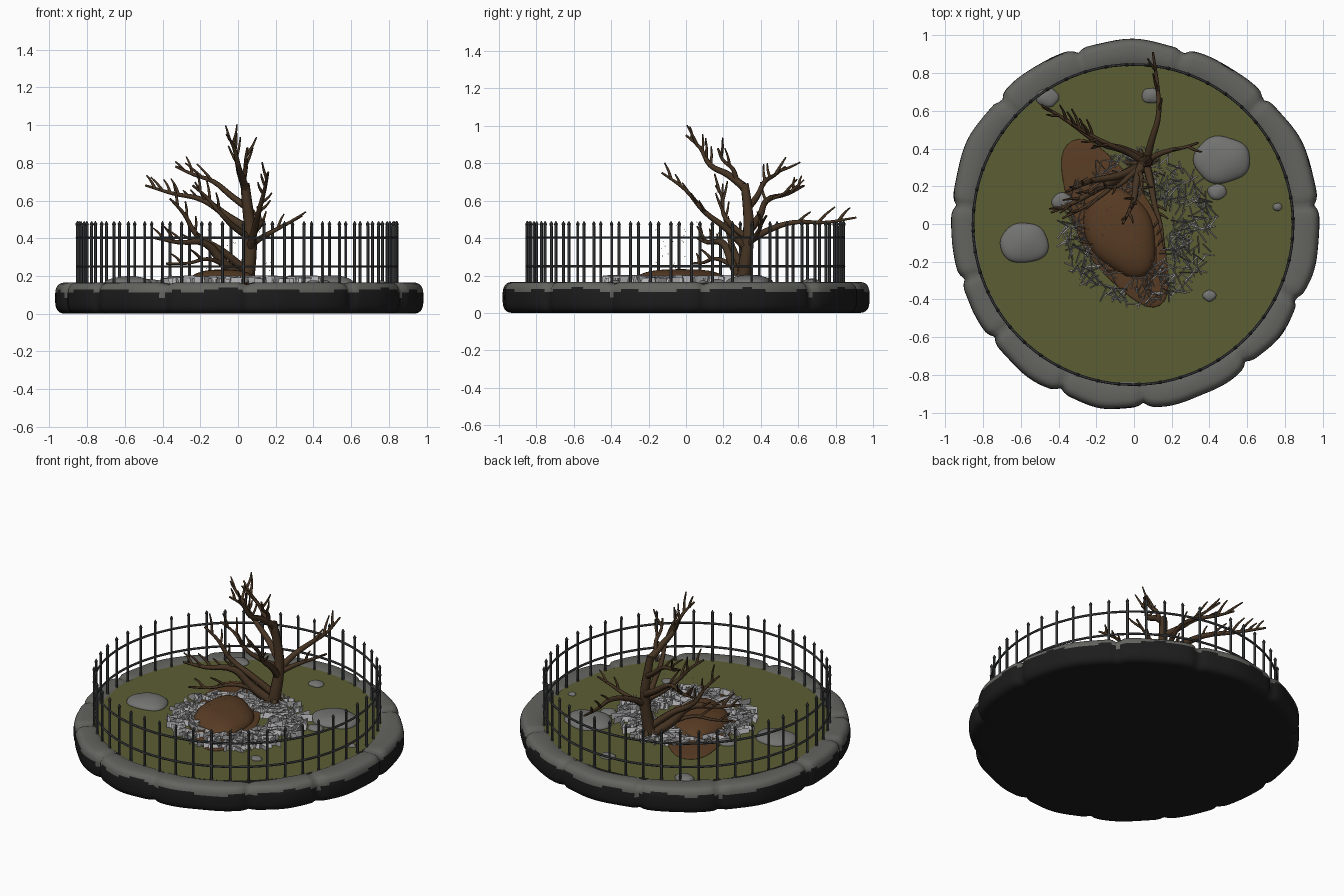
import bpy, bmesh, math, random
from mathutils import Vector, Matrix

if "Cube" in bpy.data.objects:
    bpy.data.objects.remove(bpy.data.objects["Cube"])
random.seed(7)
TAU = math.tau

def mat(name, r, g, b):
    m = bpy.data.materials.new(name)
    m.diffuse_color = (r, g, b, 1)
    m.use_nodes = True
    m.node_tree.nodes["Principled BSDF"].inputs["Base Color"].default_value = m.diffuse_color
    return m

STONE = mat("rim_grey", 0.125, 0.125, 0.115)
BLACK = mat("underside_black", 0.012, 0.012, 0.012)
GRASS = mat("moss_green", 0.105, 0.11, 0.034)
ROCK = mat("rock_grey", 0.17, 0.17, 0.165)
DIRT = mat("dirt_brown", 0.10, 0.046, 0.018)
BARK = mat("bark_brown", 0.062, 0.035, 0.017)
IRON = mat("iron_grey", 0.055, 0.057, 0.06)
PALE = mat("pale_blades", 0.6, 0.6, 0.62)
SPARK = mat("spark_yellow", 0.8, 0.7, 0.4)

def finish(name, bm, *mats, smooth=True):
    me = bpy.data.meshes.new(name)
    bmesh.ops.recalc_face_normals(bm, faces=bm.faces)
    for f in bm.faces:
        f.smooth = smooth
    bm.to_mesh(me)
    bm.free()
    for m in mats:
        me.materials.append(m)
    ob = bpy.data.objects.new(name, me)
    bpy.context.collection.objects.link(ob)
    return ob

# stone rim: rounded lathe with grooves between the blocks
JOINTS = [math.radians(d) for d in (6, 44, 74, 108, 137, 174, 198, 219, 246, 273, 309, 335)]

def groove(a):
    d = min(abs((a - j + math.pi) % TAU - math.pi) for j in JOINTS)
    return math.exp(-(d / .025) ** 2), min(d / .28, 1)

bm = bmesh.new()
N, K = 240, 16
rings = []
for i in range(N):
    a = TAU * i / N
    g, far = groove(a)
    R = .968 + .014 * math.sin(math.pi / 2 * far) + .008 * math.sin(3 * a + 1) + .004 * math.sin(17 * a) - .02 * g
    section = []
    for k in range(K + 1):
        t = math.pi * (k / K - .5)
        s = math.sin(t)
        section.append((R - .07 + .07 * abs(math.cos(t)) ** .6, .083 + .083 * math.copysign(abs(s) ** .65, s)))
    inner = .845 + .008 * math.sin(5 * a) + .004 * math.sin(13 * a)
    section += [(inner + .015, .165), (inner - .015, .15)]
    rings.append([bm.verts.new((r * math.cos(a), r * math.sin(a), z - (.012 * g if z > .13 else 0)))
                  for r, z in section])
for i in range(N):
    p, q = rings[i], rings[(i + 1) % N]
    a = TAU * (i + .5) / N
    edge = .122 + .008 * math.sin(7 * a) + .007 * math.sin(19 * a + 1) - .03 * groove(a)[0]
    for k in range(len(p) - 1):
        f = bm.faces.new((p[k], q[k], q[k + 1], p[k + 1]))
        f.material_index = 1 if f.calc_center_median().z < edge else 0
f = bm.faces.new([r[0] for r in rings])
f.material_index = 1
finish("stone_rim", bm, STONE, BLACK)

# mossy ground
bm = bmesh.new()
bmesh.ops.create_circle(bm, cap_ends=True, segments=96, radius=.85, matrix=Matrix.Translation((0, 0, .16)))
finish("moss_ground", bm, GRASS, smooth=False)

# lumps: rocks and dirt, built as squashed and slightly wobbled spheres
def lump(name, x, y, sx, sy, top, m, rot=0, wob=.06):
    bm = bmesh.new()
    bmesh.ops.create_icosphere(bm, subdivisions=4, radius=1)
    for v in bm.verts:
        c = v.co
        c *= 1 + wob * math.sin(4 * c.x + x * 20) * math.cos(3 * c.y + y * 9)
        c.z = max(c.z, -.1)
    bm.transform(Matrix.Translation((x, y, .16)) @ Matrix.Rotation(rot, 4, 'Z') @ Matrix.Diagonal((sx, sy, top - .16, 1)))
    finish(name, bm, m)

for i, (x, y, s) in enumerate([(.47, .34, .15), (-.58, -.1, .13), (.44, .17, .05), (.4, -.38, .035),
                               (.09, .68, .05), (-.46, .67, .06), (.76, .09, .025), (-.38, .12, .055)]):
    lump(f"rock_{i}", x, y, s, s * .83, .17 + .22 * s, ROCK)
AX = math.radians(-62)
lump("dirt_patch", -.1, .01, .48, .2, .175, DIRT, AX, .05)
lump("dirt_mound", -.08, -.03, .27, .17, .238, DIRT, AX)

# iron fence: posts with pointed tips, two ring rails
bm = bmesh.new()
POSTS = 48
for i in range(POSTS):
    a = TAU * (i + .3) / POSTS
    place = Matrix.Translation((.848 * math.cos(a) - .005, .848 * math.sin(a) - .003, 0)) @ Matrix.Rotation(a, 4, 'Z')
    for r1, r2, z0, z1 in ((.008, .008, .15, .465), (.006, .011, .463, .475), (.011, .001, .475, .492)):
        bmesh.ops.create_cone(bm, cap_ends=True, segments=6, radius1=r1, radius2=r2, depth=z1 - z0,
                              matrix=place @ Matrix.Translation((0, 0, (z0 + z1) / 2)))
finish("fence_posts", bm, IRON, smooth=False)
for name, z in (("lower", .25), ("upper", .403)):
    bpy.ops.mesh.primitive_torus_add(major_segments=96, minor_segments=6, major_radius=.848, minor_radius=.007,
                                     location=(-.005, -.003, z))
    bpy.context.object.name = f"fence_rail_{name}"
    bpy.context.object.data.materials.append(IRON)

# pale upright blades scattered round the mound
bm = bmesh.new()
count = 0
while count < 430:
    a, r = random.uniform(0, TAU), math.sqrt(random.uniform(.03, .165))
    x, y = .02 + r * math.cos(a), -.02 + r * math.sin(a)
    u = (x + .08) * math.cos(AX) + (y + .03) * math.sin(AX)
    w = -(x + .08) * math.sin(AX) + (y + .03) * math.cos(AX)
    if (u / .27) ** 2 + (w / .16) ** 2 < 1 or (x < -.2 and y > .22):
        continue
    t, L, h = random.uniform(0, TAU), random.uniform(.03, .05), random.uniform(.025, .042)
    d = Vector((math.cos(t), math.sin(t), 0)) * L
    up = Vector((-math.sin(t) * .006, math.cos(t) * .006, h))
    c = Vector((x, y, .16))
    bm.faces.new([bm.verts.new(p) for p in (c - d, c + d, c + d + up, c - d + up)])
    count += 1
finish("pale_grass_blades", bm, PALE, smooth=False)

# bare tree: limbs are tapered curves that leave the trunk and sprout twigs
tree = bpy.data.curves.new("bare_tree", 'CURVE')
tree.dimensions = '3D'
tree.bevel_depth = 1
tree.bevel_resolution = 1
tree.resolution_u = 4
tree.use_fill_caps = True
tree.materials.append(BARK)

def limb(pts, r0, r1):
    s = tree.splines.new('BEZIER')
    s.bezier_points.add(len(pts) - 1)
    for i, (b, p) in enumerate(zip(s.bezier_points, pts)):
        b.co = p
        b.handle_left_type = b.handle_right_type = 'AUTO'
        b.radius = r0 + (r1 - r0) * i / (len(pts) - 1)

def twigs(pts, n):
    for j in range(n):
        t = (.45 + .5 * (j + .5) / n) * (len(pts) - 1)
        i = int(t)
        base = pts[i].lerp(pts[i + 1], t - i)
        along = (pts[i + 1] - pts[i]).normalized()
        side = along.cross(Vector((random.uniform(-1, 1), random.uniform(-1, 1), random.uniform(-.4, .4)))).normalized()
        if side.z < -.2:
            side = -side
        d = (along + side * .75 + Vector((0, 0, .2))).normalized() * random.uniform(.075, .13)
        limb([base, base + d * .5 + side * .006, base + d], .0095, .004)

def trunk(z):
    return Vector((.05 + .015 * math.sin(9 * z - 2), .32 + .015 * math.sin(9 * z - 2.6), z))

limb([trunk(.13 + .56 * i / 5) for i in range(6)], .044, .024)
for z, mid, tip, r, n in [  # height on trunk, midpoint, tip, thickness, twigs
        (.67, (0, .13, .79), (-.06, 0, .95), .024, 5),
        (.65, (.04, .25, .77), (.05, .17, .88), .018, 2),
        (.38, (.13, .58, .485), (.1, .91, .51), .022, 3),
        (.44, (-.18, .43, .6), (-.49, .63, .68), .026, 7),
        (.56, (-.13, .42, .7), (-.33, .53, .78), .02, 4),
        (.17, (-.17, .2, .37), (-.44, .06, .4), .034, 5),
        (.22, (-.22, .23, .42), (-.36, .17, .61), .024, 3),
        (.2, (-.16, .16, .29), (-.38, .03, .265), .016, 2),
        (.34, (.11, .1, .54), (.16, -.13, .75), .023, 5),
        (.36, (.19, .39, .44), (.34, .43, .52), .018, 2),
        (.4, (-.09, .2, .53), (-.24, .16, .68), .018, 3)]:
    a, b, c = trunk(z), Vector(mid), Vector(tip)
    kink = lambda: Vector([random.uniform(-.015, .015) for _ in range(3)])
    pts = [a, a.lerp(b, .5) + kink(), b, b.lerp(c, .5) + kink(), c]
    limb(pts, r, .006)
    twigs(pts, n)
# roots flaring out of the ground
for i in range(5):
    d = Vector((math.cos(1.25 * i + .4), math.sin(1.25 * i + .4), 0))
    limb([trunk(.23), trunk(.19) + d * .035, trunk(.155) + d * .09], .024, .01)
bpy.context.collection.objects.link(bpy.data.objects.new("bare_tree", tree))

# tiny floating sparks
bm = bmesh.new()
for i in range(40):
    p = (random.uniform(-.2, .22), random.uniform(-.2, .15), random.uniform(.22, .5))
    bmesh.ops.create_icosphere(bm, subdivisions=1, radius=.003, matrix=Matrix.Translation(p))
finish("floating_sparks", bm, SPARK)
